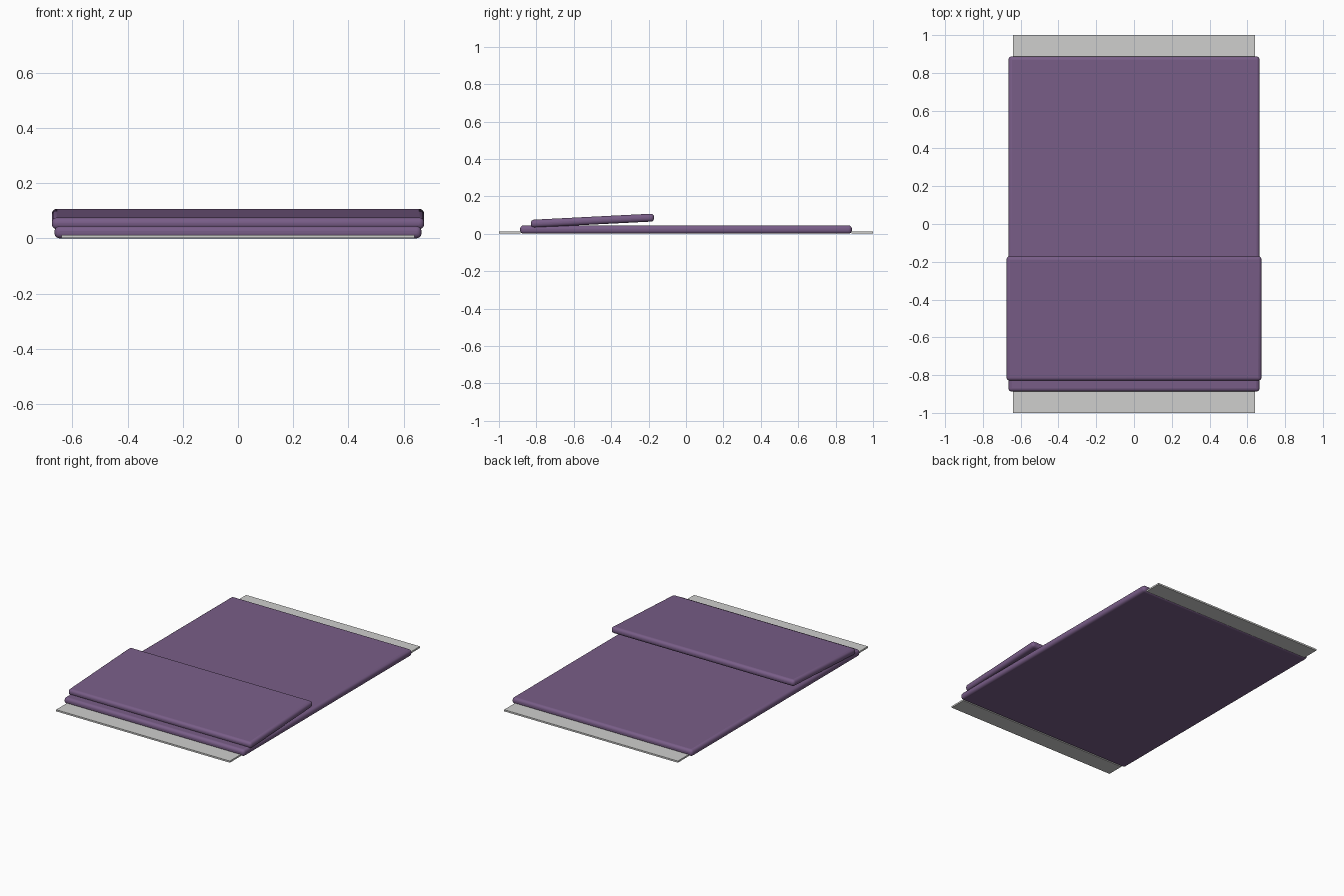
import bpy
import math

if "Cube" in bpy.data.objects:
    bpy.data.objects.remove(bpy.data.objects["Cube"])


def material(name, rgb):
    m = bpy.data.materials.new(name)
    m.diffuse_color = (*rgb, 1.0)
    m.use_nodes = True
    m.node_tree.nodes["Principled BSDF"].inputs["Base Color"].default_value = m.diffuse_color
    return m


purple = material("purple cloth", (0.19, 0.11, 0.245))
grey = material("pale grey fringe", (0.62, 0.62, 0.61))


def slab(name, size, location, mat, bevel=0.0, tilt=0.0):
    """Box with optional rounded edges, tilted about x."""
    bpy.ops.mesh.primitive_cube_add(size=1, location=location)
    ob = bpy.context.object
    ob.name = name
    ob.scale = size
    bpy.ops.object.transform_apply(location=False, rotation=False, scale=True)
    ob.rotation_euler.x = tilt
    ob.data.materials.append(mat)
    if bevel:
        mod = ob.modifiers.new("rounded edges", "BEVEL")
        mod.width = bevel
        mod.segments = 4
        bpy.ops.object.shade_smooth_by_angle(angle=math.radians(35))
    return ob


# Main blanket lying flat
slab("blanket", (1.33, 1.774, 0.044), (0, 0, 0.022), purple, 0.018)

# Folded-over part, rising slightly towards the back
slab("folded_flap", (1.35, 0.66, 0.042), (0, -0.5, 0.07), purple, 0.018, math.radians(2.9))

# Thin fringe strips at both ends
for name, side in (("front_fringe", -1), ("back_fringe", 1)):
    slab(name, (1.28, 0.115, 0.011), (0, side * 0.9425, 0.0065), grey)
